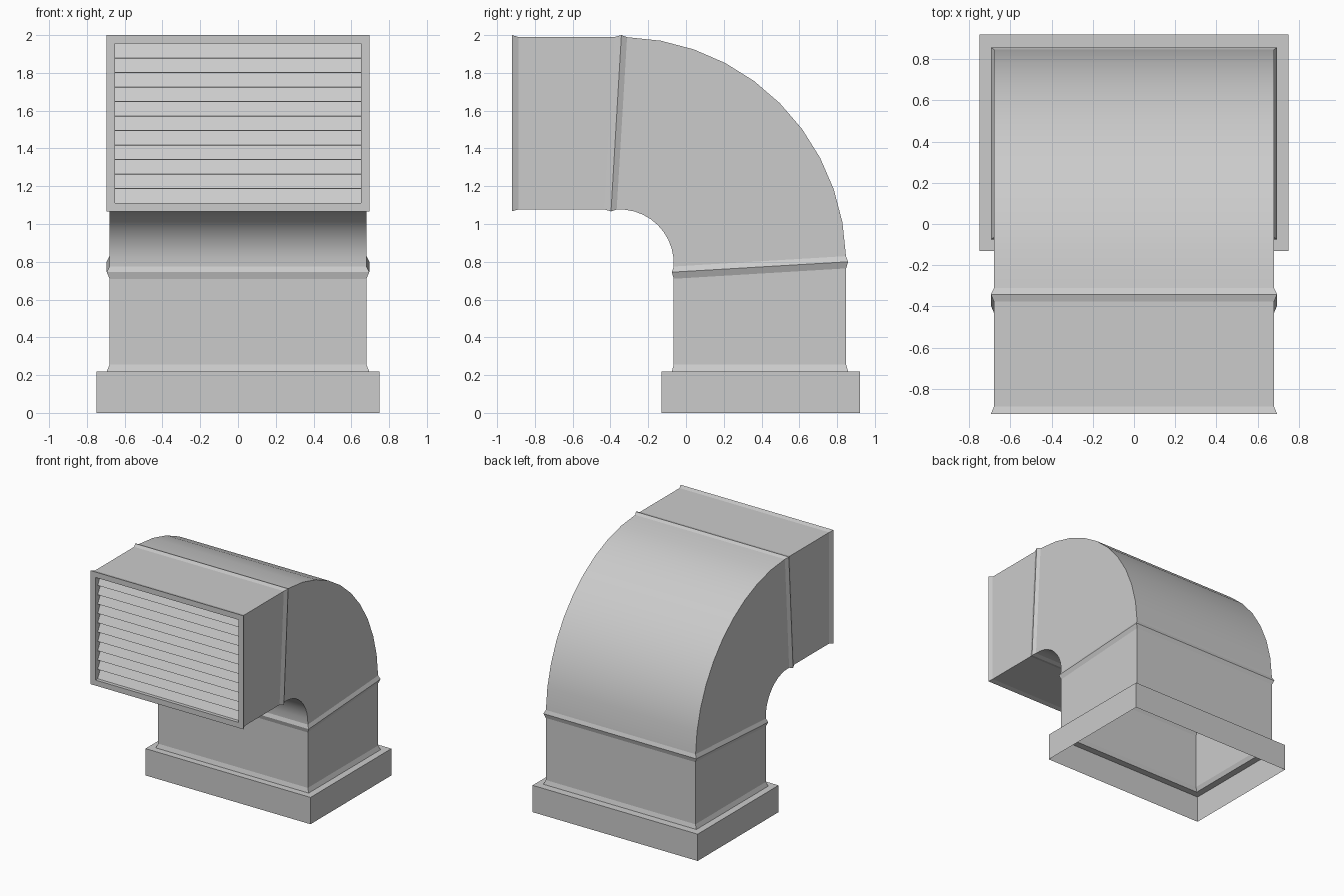
import bpy, bmesh
from math import radians, sin, cos, atan2, hypot
from mathutils import Matrix

if "Cube" in bpy.data.objects:
    bpy.data.objects.remove(bpy.data.objects["Cube"])

def finish(name, bm):
    mesh = bpy.data.meshes.new(name)
    bm.to_mesh(mesh)
    bm.free()
    ob = bpy.data.objects.new(name, mesh)
    bpy.context.collection.objects.link(ob)
    bpy.ops.object.select_all(action='DESELECT')
    ob.select_set(True)
    bpy.context.view_layer.objects.active = ob
    bpy.ops.object.shade_smooth_by_angle(angle=radians(14))
    return ob

def loft(name, sections):
    """Skin rectangular rings: (inner (y, z), outer (y, z), half width)."""
    bm = bmesh.new()
    prev = None
    for (iy, iz), (oy, oz), w in sections:
        ring = [bm.verts.new(p) for p in
                ((-w, iy, iz), (w, iy, iz), (w, oy, oz), (-w, oy, oz))]
        if prev:
            for i in range(4):
                j = (i + 1) % 4
                bm.faces.new((prev[i], prev[j], ring[j], ring[i]))
        prev = ring
    return finish(name, bm)

# The duct is symmetric about a diagonal: mirroring swaps y and z
D = 1.142
def swap(p):
    return (p[1] - D, p[0] + D)

# Duct: flared foot, straight run, raised seam, then the bend, mirrored at the end
leg = [((-.075, .22), (.858, .22), .695),
       ((-.065, .255), (.848, .255), .68),
       ((-.065, .71), (.848, .765), .68),
       ((-.075, .745), (.858, .80), .695),
       ((-.065, .775), (.847, .83), .68)]
cy, cz = -.35, -.35 + D
N = 10
bend = []
for k in range(1, N):
    t = k / N
    a = radians(-3.4 + 96.8 * t)
    b = radians(1.8 + 86.4 * t)
    bend.append(((cy + .285 * cos(a), cz + .285 * sin(a)),
                 (cy + 1.198 * cos(b), cz + 1.198 * sin(b)), .68))
arm = [(swap(i), swap(o), w) for i, o, w in reversed(leg)]
loft("duct", leg + bend + arm)

# Base curb: open skirt with a ledge meeting the duct foot
loft("base_curb", [((-.13, 0), (.92, 0), .75),
                   ((-.13, .22), (.92, .22), .75),
                   ((-.075, .22), (.858, .22), .695)])

# Vent frame: front rim and recess
F, B = .22 - D, -.835
loft("vent_frame", [((F, 1.067), (F, 2.0), .695),
                    ((F, 1.112), (F, 1.955), .65),
                    ((B, 1.112), (B, 1.955), .65)])

# Louvre slats: tilted, lower edge forward
bm = bmesh.new()
count, z0, z1 = 11, 1.112, 1.955
pitch = (z1 - z0) / count
rise, depth = pitch + .002, .042
for k in range(count):
    m = (Matrix.Translation((0, -.87, z0 + (k + .5) * pitch))
         @ Matrix.Rotation(-atan2(depth, rise), 4, 'X')
         @ Matrix.Diagonal((1.3, .005, hypot(rise, depth), 1)))
    bmesh.ops.create_cube(bm, size=1, matrix=m)
finish("louvre_slats", bm)
